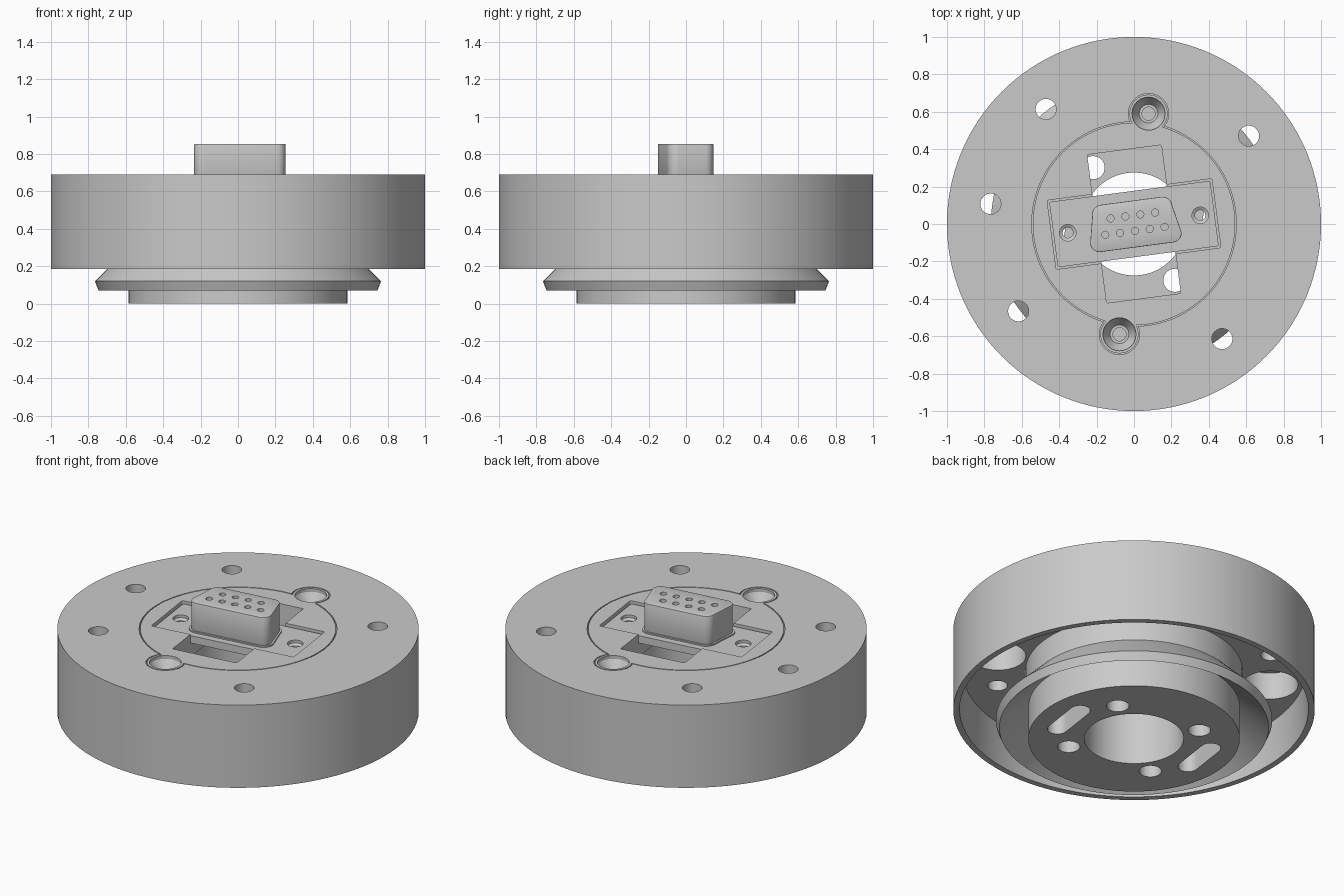
import bpy, bmesh
from math import pi, sin, cos, radians, hypot
from mathutils import Matrix

cube = bpy.data.objects.get("Cube")
if cube:
    bpy.data.objects.remove(cube, do_unlink=True)

grey = bpy.data.materials.new("plain grey")
grey.use_nodes = True
colour = (0.59, 0.59, 0.59, 1)
grey.diffuse_color = colour
grey.node_tree.nodes["Principled BSDF"].inputs["Base Color"].default_value = colour

TILT = radians(7.5)
TOP = 0.69
FLOOR = 0.55
SEAT = 0.632


def finish(bm, name):
    bmesh.ops.remove_doubles(bm, verts=bm.verts, dist=1e-5)
    bmesh.ops.recalc_face_normals(bm, faces=bm.faces)
    mesh = bpy.data.meshes.new(name)
    bm.to_mesh(mesh)
    bm.free()
    mesh.materials.append(grey)
    obj = bpy.data.objects.new(name, mesh)
    bpy.context.collection.objects.link(obj)
    return obj


def lathe(name, profile, x=0, y=0, steps=96):
    """Turn a closed (radius, height) profile about a vertical axis."""
    bm = bmesh.new()
    rings = [[bm.verts.new((x + r * cos(2 * pi * i / steps), y + r * sin(2 * pi * i / steps), z))
              for i in range(steps)] for r, z in profile]
    for a, b in zip(rings, rings[1:] + rings[:1]):
        for i in range(steps):
            j = (i + 1) % steps
            bm.faces.new((a[i], a[j], b[j], b[i]))
    return finish(bm, name)


def outline(back, front, depth, r, steps=8):
    """Rounded trapezium; half widths at back and front, half depth."""
    centres = [(back - r, depth - r), (r - back, depth - r),
               (r - front, r - depth), (front - r, r - depth)]
    return [(cx + r * cos(pi / 2 * (k + i / steps)), cy + r * sin(pi / 2 * (k + i / steps)))
            for k, (cx, cy) in enumerate(centres) for i in range(steps + 1)]


def prism(name, points, z0, z1, x=0, y=0, turn=0):
    bm = bmesh.new()
    clean = []
    for p in points:
        if not clean or hypot(p[0] - clean[-1][0], p[1] - clean[-1][1]) > 1e-5:
            clean.append(p)
    if hypot(clean[0][0] - clean[-1][0], clean[0][1] - clean[-1][1]) < 1e-5:
        clean.pop()
    face = bm.faces.new([bm.verts.new((px, py, z0)) for px, py in clean])
    grown = bmesh.ops.extrude_face_region(bm, geom=[face])
    top = [v for v in grown["geom"] if isinstance(v, bmesh.types.BMVert)]
    bmesh.ops.translate(bm, verts=top, vec=(0, 0, z1 - z0))
    if len(bm.faces) == len(clean) + 1:
        bm.faces.new([v for v in bm.verts if v not in top])
    bmesh.ops.transform(bm, verts=bm.verts,
                        matrix=Matrix.Translation((x, y, 0)) @ Matrix.Rotation(turn, 4, "Z"))
    return finish(bm, name)


def disc(name, r, z0, z1, x=0, y=0, steps=8):
    return prism(name, outline(r, r, r, r, steps), z0, z1, x, y)


def boolean(target, tool, operation="DIFFERENCE"):
    mod = target.modifiers.new("boolean", "BOOLEAN")
    mod.operation, mod.object, mod.solver = operation, tool, "EXACT"
    bpy.context.view_layer.objects.active = target
    bpy.ops.object.modifier_apply(modifier=mod.name)
    bpy.data.objects.remove(tool, do_unlink=True)


def polar(r, degrees):
    return r * cos(radians(degrees)), r * sin(radians(degrees))


def tilted(u, v):
    return u * cos(TILT) - v * sin(TILT), u * sin(TILT) + v * cos(TILT)


ears = [polar(0.595, 82.5), polar(0.595, 262.5)]

# Main body: skirted disc, neck, undercut flange and bottom boss around a bore
body = lathe("main_body", [(0.275, 0), (0.585, 0), (0.585, 0.2), (0.745, 0.07), (0.765, 0.12),
                           (0.6, 0.285), (0.6, 0.435), (0.95, 0.435), (0.965, 0.185), (1, 0.185),
                           (1, TOP), (0.275, TOP)], steps=128)

# Recess for the insert, with ears
boolean(body, disc("cutter", 0.547, FLOOR, 0.8, steps=24))
for x, y in ears:
    boolean(body, disc("cutter", 0.108, FLOOR, 0.8, x, y))

# Mounting holes in the rim
for angle in (37.5, 127.5, 172, 217, 307.5):
    boolean(body, disc("cutter", 0.055, 0.3, 0.8, *polar(0.774, angle)))

# Large pockets in the hidden underside
for angle in (152, 332):
    boolean(body, disc("cutter", 0.155, 0.35, 0.6, *polar(0.77, angle)))

# Round holes and long slots through the bottom
for angle in (36, 126, 216, 306):
    boolean(body, disc("cutter", 0.062, -0.1, 0.6, *polar(0.372, angle)))
for angle in (-10, 170):
    x, y = polar(0.417, angle)
    boolean(body, prism("cutter", outline(0.056, 0.056, 0.175, 0.056), -0.1, 0.6,
                        x, y, radians(-8)))

# Insert plate with two ears
insert = disc("insert_plate", 0.541, FLOOR, TOP, steps=24)
for x, y in ears:
    boolean(insert, disc("ear", 0.102, FLOOR, TOP, x, y), "UNION")
boolean(insert, prism("cutter", outline(0.2, 0.2, 0.4, 0.008), 0.4, 0.8, turn=TILT))
boolean(insert, prism("cutter", outline(0.444, 0.444, 0.186, 0.008), SEAT, 0.8, turn=TILT))
for x, y in ears:
    boolean(insert, lathe("cutter", [(0, 0.57), (0.035, 0.57), (0.035, 0.61), (0.05, 0.61),
                                     (0.088, 0.67), (0.088, 0.8), (0, 0.8)], x, y, 32))

# Connector flange, lying in the rectangular recess
flange = prism("connector_flange", outline(0.434, 0.434, 0.176, 0.01), SEAT, 0.677, turn=TILT)
for u in (-0.357, 0.357):
    x, y = tilted(u, 0)
    boolean(insert, disc("cutter", 0.032, 0.4, 0.7, x, y))
    boolean(flange, lathe("cutter", [(0, 0.5), (0.028, 0.5), (0.028, 0.65), (0.044, 0.66),
                                     (0.044, 0.7), (0, 0.7)], x, y, 32))

# Connector shell with a low collar and two rows of sockets
prism("shell_collar", outline(0.226, 0.258, 0.135, 0.06), 0.67, 0.685, turn=TILT)
shell = prism("connector_shell", outline(0.215, 0.246, 0.125, 0.05), 0.65, 0.855, turn=TILT)
bevel = shell.modifiers.new("soft_rim", "BEVEL")
bevel.width, bevel.segments, bevel.angle_limit = 0.004, 2, radians(50)
bpy.context.view_layer.objects.active = shell
bpy.ops.object.modifier_apply(modifier=bevel.name)
for count, v in ((4, 0.046), (5, -0.037)):
    for i in range(count):
        boolean(shell, disc("cutter", 0.019, 0.76, 0.9, *tilted((i - (count - 1) / 2) * 0.08, v), 5))

# Smooth the round walls and keep the edges sharp
bpy.ops.object.select_all(action="DESELECT")
for obj in bpy.context.collection.objects:
    if obj.type == "MESH" and grey.name in obj.data.materials:
        obj.select_set(True)
        bpy.context.view_layer.objects.active = obj
bpy.ops.object.shade_smooth_by_angle(angle=radians(30))
